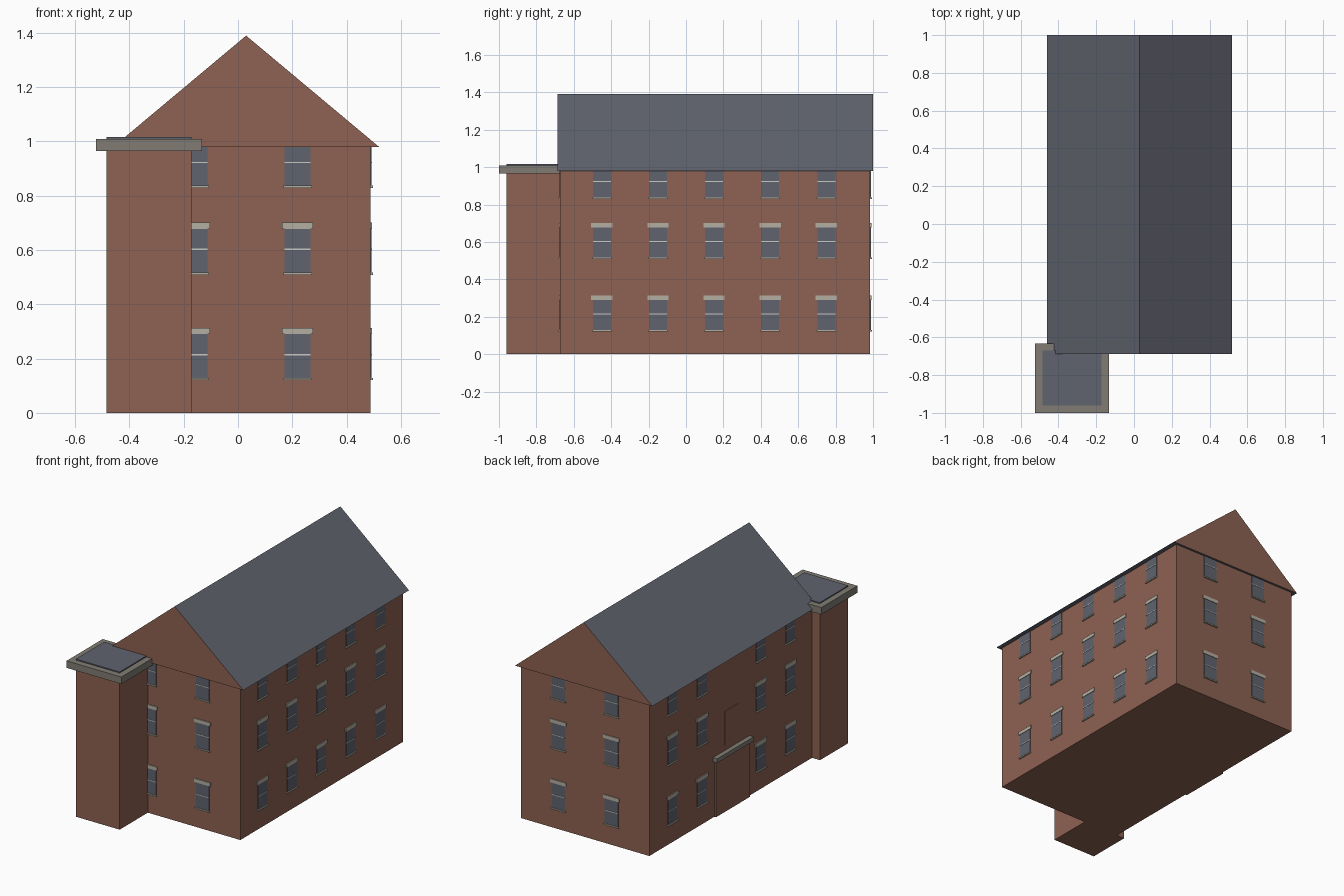
import bpy
import bmesh
from math import pi
from mathutils import Matrix, Vector

cube = bpy.data.objects.get("Cube")
if cube:
    bpy.data.objects.remove(cube, do_unlink=True)


def material(name, rgb):
    m = bpy.data.materials.new(name)
    m.use_nodes = True
    m.diffuse_color = (*rgb, 1)
    m.node_tree.nodes["Principled BSDF"].inputs["Base Color"].default_value = (*rgb, 1)
    return m


BRICK = material("brick", (0.27, 0.122, 0.084))
SLATE = material("slate", (0.117, 0.124, 0.156))
GLASS = material("window glass", (0.117, 0.126, 0.156))
COPING = material("coping stone", (0.22, 0.203, 0.174))
STONE = material("pale stone", (0.46, 0.43, 0.36))
PAINT = material("pale paint", (0.6, 0.6, 0.56))


def add_box(bm, lo, hi, matrix=Matrix()):
    lo, hi = Vector(lo), Vector(hi)
    size = Matrix.Diagonal((*(hi - lo), 1))
    bmesh.ops.create_cube(bm, size=1,
                          matrix=matrix @ Matrix.Translation((lo + hi) / 2) @ size)


def finish(name, bm, *mats):
    mesh = bpy.data.meshes.new(name)
    bm.to_mesh(mesh)
    bm.free()
    for m in mats:
        mesh.materials.append(m)
    obj = bpy.data.objects.new(name, mesh)
    bpy.context.collection.objects.link(obj)
    return obj


def box(name, lo, hi, mat):
    bm = bmesh.new()
    add_box(bm, lo, hi)
    return finish(name, bm, mat)


# Main block
MID_X, HALF = 0.03, 0.458
LEFT, RIGHT = MID_X - HALF, MID_X + HALF
FRONT, BACK, EAVES = -0.673, 0.985, 0.98
box("main_walls", (LEFT, FRONT, 0), (RIGHT, BACK, EAVES), BRICK)

# Gabled roof: slate slopes and soffit, brick gable ends
bm = bmesh.new()
profile = [(MID_X - 0.49, EAVES), (MID_X + 0.49, EAVES), (MID_X, 1.39)]
gable = bm.faces.new([bm.verts.new((x, -0.688, z)) for x, z in profile])
ext = bmesh.ops.extrude_face_region(bm, geom=[gable], use_keep_orig=True)
bmesh.ops.translate(bm, vec=(0, 1.688, 0),
                    verts=[v for v in ext["geom"] if isinstance(v, bmesh.types.BMVert)])
bmesh.ops.recalc_face_normals(bm, faces=bm.faces)
for f in bm.faces:
    f.material_index = 1 if abs(f.normal.y) > 0.9 else 0
finish("gabled_roof", bm, SLATE, BRICK)

# Corner tower with coping and flat roof
box("tower_walls", (-0.485, -0.96, 0), (-0.172, FRONT, 0.97), BRICK)
box("tower_coping", (-0.523, -1, 0.965), (-0.132, -0.632, 1.01), COPING)
box("tower_flat_roof", (-0.485, -0.96, 1.0), (-0.172, -0.67, 1.017), SLATE)

# Entrance on the right side, with a blind panel above
DOOR_Y = 0.15
box("entrance_surround", (LEFT - 0.012, DOOR_Y - 0.173, 0),
    (LEFT, DOOR_Y + 0.173, 0.36), BRICK)
box("entrance_canopy", (LEFT - 0.03, DOOR_Y - 0.187, 0.36),
    (LEFT, DOOR_Y + 0.187, 0.387), COPING)
box("blind_panel", (LEFT - 0.004, DOOR_Y - 0.07, 0.42),
    (LEFT, DOOR_Y + 0.07, 0.64), BRICK)

# Windows: each wall has local x along it, local -y outward
SILLS = (0.125, 0.513, 0.833)


def windows(wall, matrix, columns):
    glass, stone, rails = bmesh.new(), bmesh.new(), bmesh.new()
    for c in columns:
        for z in SILLS:
            head = min(z + 0.167, EAVES)
            add_box(glass, (c - 0.048, -0.003, z), (c + 0.048, 0, head), matrix)
            add_box(rails, (c - 0.048, -0.005, z + 0.087),
                    (c + 0.048, 0, z + 0.092), matrix)
            add_box(stone, (c - 0.053, -0.01, z - 0.004),
                    (c + 0.053, 0, z + 0.004), matrix)
            if head < EAVES:
                add_box(stone, (c - 0.057, -0.006, head - 0.002),
                        (c + 0.057, 0, head + 0.021), matrix)
    finish(wall + "_window_glass", glass, GLASS)
    finish(wall + "_window_sills_and_lintels", stone, STONE)
    finish(wall + "_window_rails", rails, PAINT)


def wall_frame(x, y, angle):
    return Matrix.Translation((x, y, 0)) @ Matrix.Rotation(angle, 4, "Z")


bays = [DOOR_Y + 0.3 * i for i in range(-2, 3)]
windows("front", wall_frame(MID_X, FRONT, 0), (-0.19, 0.19))
windows("back", wall_frame(MID_X, BACK, pi), (-0.19, 0.19))
windows("left", wall_frame(RIGHT, 0, pi / 2), bays)
windows("right", wall_frame(LEFT, 0, -pi / 2),
        [-b for b in bays if abs(b - DOOR_Y) > 0.1])
